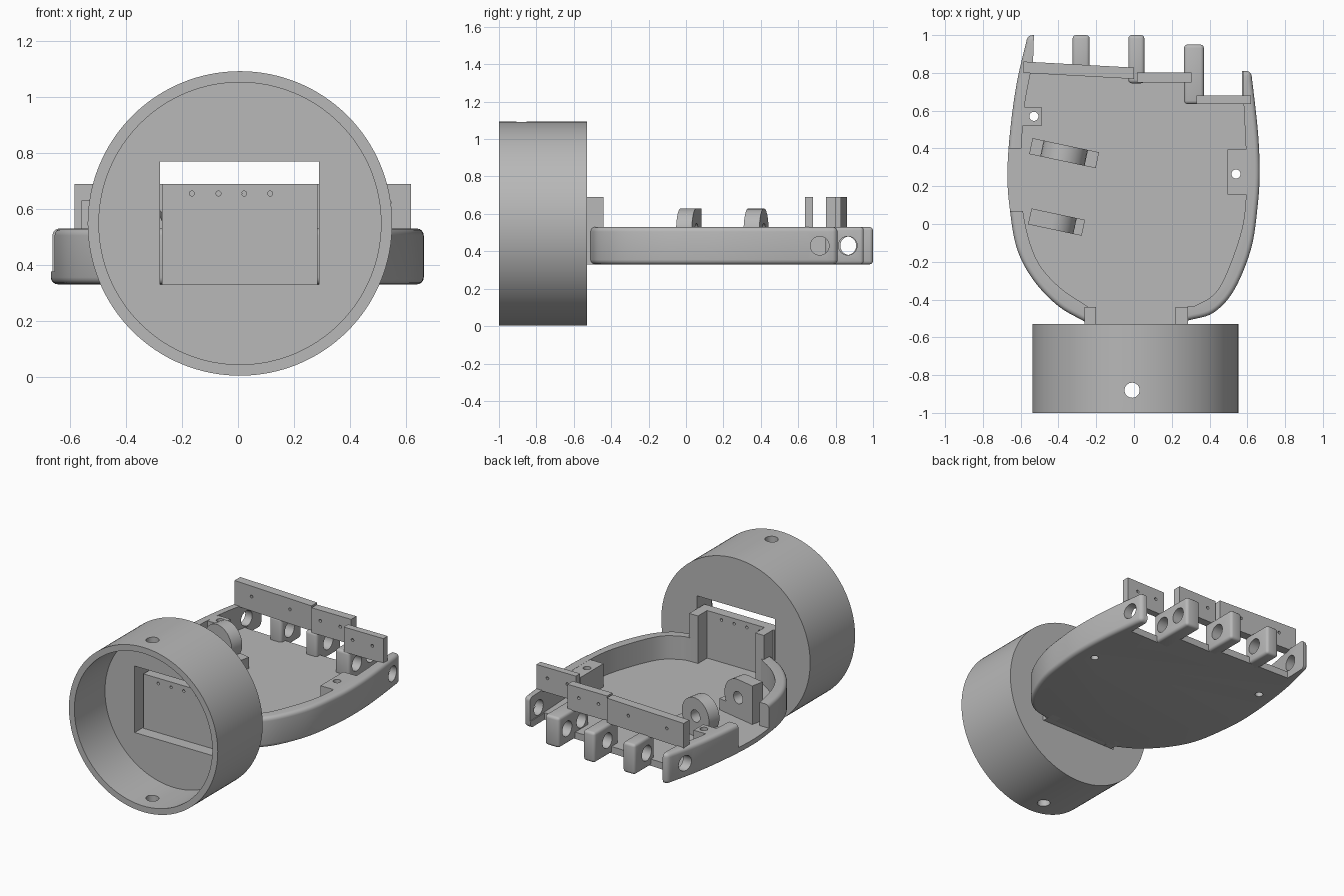
import bpy, bmesh, math
from mathutils import Vector, Matrix

cube = bpy.data.objects.get("Cube")
if cube:
    bpy.data.objects.remove(cube, do_unlink=True)

grey = bpy.data.materials.new("matte_grey")
grey.use_nodes = True
grey.diffuse_color = (0.48, 0.48, 0.48, 1)
grey.node_tree.nodes["Principled BSDF"].inputs["Base Color"].default_value = (0.48, 0.48, 0.48, 1)


def finish(name, bm, matrix=None):
    bmesh.ops.recalc_face_normals(bm, faces=bm.faces[:])
    if matrix:
        bm.transform(matrix)
    mesh = bpy.data.meshes.new(name)
    bm.to_mesh(mesh)
    bm.free()
    mesh.materials.append(grey)
    ob = bpy.data.objects.new(name, mesh)
    bpy.context.collection.objects.link(ob)
    return ob


def prism(name, points, z0, z1, matrix=None):
    bm = bmesh.new()
    base = bm.faces.new([bm.verts.new((x, y, z0)) for x, y in points])
    top = bmesh.ops.extrude_face_region(bm, geom=[base])["geom"]
    verts = [v for v in top if isinstance(v, bmesh.types.BMVert)]
    bmesh.ops.translate(bm, verts=verts, vec=(0, 0, z1 - z0))
    return finish(name, bm, matrix)


def box(name, x0, x1, y0, y1, z0, z1):
    return prism(name, [(x0, y0), (x1, y0), (x1, y1), (x0, y1)], z0, z1)


def cylinder(name, centre, radius, length, axis, sides=32):
    bm = bmesh.new()
    bmesh.ops.create_cone(bm, cap_ends=True, segments=sides, radius1=radius,
                          radius2=radius, depth=length)
    turn = Vector((0, 0, 1)).rotation_difference(Vector(axis)).to_matrix().to_4x4()
    return finish(name, bm, Matrix.Translation(centre) @ turn)


def apply(ob, mod):
    bpy.context.view_layer.objects.active = ob
    bpy.ops.object.modifier_apply(modifier=mod.name)


def cut(ob, *cutters):
    for c in cutters:
        mod = ob.modifiers.new("cut", "BOOLEAN")
        mod.operation, mod.solver, mod.object = "DIFFERENCE", "EXACT", c
        apply(ob, mod)
        bpy.data.objects.remove(c, do_unlink=True)
    return ob


def bevel(ob, width, segments=3):
    mod = ob.modifiers.new("round", "BEVEL")
    mod.width, mod.segments = width, segments
    mod.limit_method, mod.angle_limit = "ANGLE", math.radians(50)
    apply(ob, mod)
    return ob


def spline(points, steps=6):
    """Smooth path through the given points."""
    p = [Vector(q) for q in points]
    p = [2 * p[0] - p[1]] + p + [2 * p[-1] - p[-2]]
    out = []
    for a, b, c, d in zip(p, p[1:], p[2:], p[3:]):
        for i in range(steps):
            t = i / steps
            out.append((b * 2 + (c - a) * t + (a * 2 - b * 5 + c * 4 - d) * t * t
                        + (b * 3 - a - c * 3 + d) * t ** 3) / 2)
    return [tuple(q) for q in out + [p[-2]]]


X, Y, Z = (1, 0, 0), (0, 1, 0), (0, 0, 1)
FLOOR, INSIDE, RIM, HIGH = 0.33, 0.375, 0.53, 0.69

# Wrist cuff: open cup with a thick back wall, a slot and strap holes
cuff = cylinder("wrist_cuff", (0.007, -0.765, 0.548), 0.545, 0.47, Y, 128)
cut(cuff,
    cylinder("cup", (0.007, -0.94, 0.548), 0.505, 0.52, Y, 128),
    box("slot", -0.28, 0.29, -0.8, -0.4, FLOOR, 0.77),
    cylinder("strap_hole", (-0.01, -0.88, 0.5), 0.04, 2, Z))

# Palm tray: rounded outline, hollowed, then opened at thumb and fingers
left_out = spline([(-0.255, -0.52), (-0.4, -0.435), (-0.53, -0.3), (-0.62, -0.13),
                   (-0.66, 0.1), (-0.67, 0.28), (-0.655, 0.5), (-0.62, 0.75), (-0.562, 1.0)])
right_out = spline([(0.29, -0.51), (0.42, -0.47), (0.53, -0.35), (0.62, -0.13), (0.655, 0.1),
                    (0.665, 0.28), (0.655, 0.5), (0.62, 0.81)])
palm = prism("palm_tray", left_out + [(-0.53, 1.0), (0.575, 0.81)] + right_out[::-1], FLOOR, RIM)
bevel(palm, 0.025, 4)
left_in = spline([(-0.24, -0.44), (-0.4, -0.33), (-0.52, -0.18), (-0.585, 0.05),
                  (-0.598, 0.3), (-0.58, 0.62), (-0.53, 0.9), (-0.525, 1.1)])
right_in = spline([(0.27, -0.44), (0.34, -0.425), (0.45, -0.34), (0.55, -0.1), (0.59, 0.1),
                   (0.592, 0.4), (0.58, 0.65), (0.57, 1.1)])
cut(palm,
    prism("hollow", left_in + right_in[::-1], INSIDE, 0.7),
    box("wrist_opening", -0.21, 0.23, -0.6, -0.4, INSIDE, 0.71),
    box("thumb_opening", -0.8, -0.57, 0.07, 0.4, INSIDE + 0.001, 0.72),
    prism("finger_opening", [(-0.535, 0.84), (0, 0.82), (0, 0.78), (0.29, 0.78), (0.29, 0.66),
                             (0.573, 0.66), (0.569, 1.12), (-0.526, 1.12)], 0.2, 0.73),
    cylinder("left_pin", (-0.58, 0.86, 0.43), 0.05, 0.3, X),
    cylinder("right_pin", (0.6, 0.715, 0.43), 0.05, 0.3, X))

# Screw blocks against the side walls; their holes go through the floor
for name, x0, x1, y0, y1, hx, hy in [("left_screw_block", 0.495, 0.605, 0.155, 0.395, 0.54, 0.265),
                                     ("right_screw_block", -0.61, -0.49, 0.52, 0.62, -0.53, 0.57)]:
    block = box(name, x0, x1, y0, y1, FLOOR + 0.02, RIM - 0.001)
    for ob in (block, palm):
        cut(ob, cylinder("screw_hole", (hx, hy, 0.43), 0.024, 0.5, Z, 24))

# Finger lugs with pin holes
for name, x0, x1, y0, y1, pins in [("ring_lug", -0.325, -0.235, 0.79, 1.0, [0.875]),
                                   ("middle_lug", -0.03, 0.055, 0.745, 1.0, [0.865]),
                                   ("index_lug", 0.265, 0.37, 0.635, 0.95, [0.715, 0.865])]:
    lug = bevel(box(name, x0, x1, y0, y1, FLOOR, RIM), 0.018)
    cut(lug, *[cylinder("pin", ((x0 + x1) / 2, y, 0.43), 0.05, 0.3, X) for y in pins])

# Knuckle bars standing on the lugs and walls
for name, x0, x1, ya, yb, thick in [("long_knuckle_bar", -0.585, 0.0, 0.80, 0.768, 0.06),
                                    ("middle_knuckle_bar", 0.015, 0.305, 0.748, 0.748, 0.055),
                                    ("short_knuckle_bar", 0.33, 0.62, 0.635, 0.635, 0.045)]:
    bar = prism(name, [(x0, ya), (x1, yb), (x1, yb + thick), (x0, ya + thick)], RIM - 0.005, HIGH)
    cut(bar, *[cylinder("cord_hole", (x0 + (x1 - x0) * t, 0.75, 0.62), 0.01, 0.5, Y, 12)
               for t in (0.22, 0.72)])

# Thumb brackets: humped profiles with a pin hole
def arc(cx, start, end, n=16):
    angles = [math.radians(start + (end - start) * i / n) for i in range(n + 1)]
    return [(cx + 0.12 * math.cos(a), 0.51 + 0.12 * math.sin(a)) for a in angles]


shapes = {
    "upper_thumb_bracket": ((-0.37, 0.375), 0, [(-0.18, 0.36), (0.18, 0.36), (0.18, 0.45)]
                            + arc(0, -30, 210) + [(-0.18, 0.45)]),
    "lower_thumb_bracket": ((-0.41, 0.01), -0.02, [(-0.145, 0.36), (0.145, 0.36), (0.145, 0.45)]
                            + arc(-0.02, -30, 90) + [(-0.145, 0.63)]),
}
for name, (centre, hole_x, profile) in shapes.items():
    place = (Matrix.Translation((*centre, 0)) @ Matrix.Rotation(math.radians(-12), 4, "Z")
             @ Matrix.Rotation(math.radians(90), 4, "X"))
    bracket = prism(name, profile, -0.043, 0.043, place)
    hole = cylinder("pin", (hole_x, 0.51, 0), 0.04, 0.3, Z)
    hole.data.transform(place)
    cut(bracket, hole)

# Wrist plate with tie holes, flanked by two posts
plate = box("wrist_plate", -0.272, 0.284, -0.6, -0.535, FLOOR, HIGH)
cut(plate, *[cylinder("tie_hole", (x, -0.57, 0.655), 0.009, 0.3, Y, 16)
             for x in (-0.165, -0.07, 0.022, 0.115)])
box("right_wrist_post", -0.262, -0.2, -0.54, -0.44, FLOOR, HIGH)
box("left_wrist_post", 0.22, 0.285, -0.54, -0.44, FLOOR, HIGH)
box("wrist_floor", -0.25, 0.27, -0.6, -0.48, FLOOR + 0.001, INSIDE)

# Smooth curved surfaces, keep edges sharp
for ob in bpy.context.collection.objects:
    if ob.type == "MESH" and grey.name in ob.data.materials:
        ob.select_set(True)
        bpy.context.view_layer.objects.active = ob
bpy.ops.object.shade_smooth_by_angle(angle=math.radians(30))
